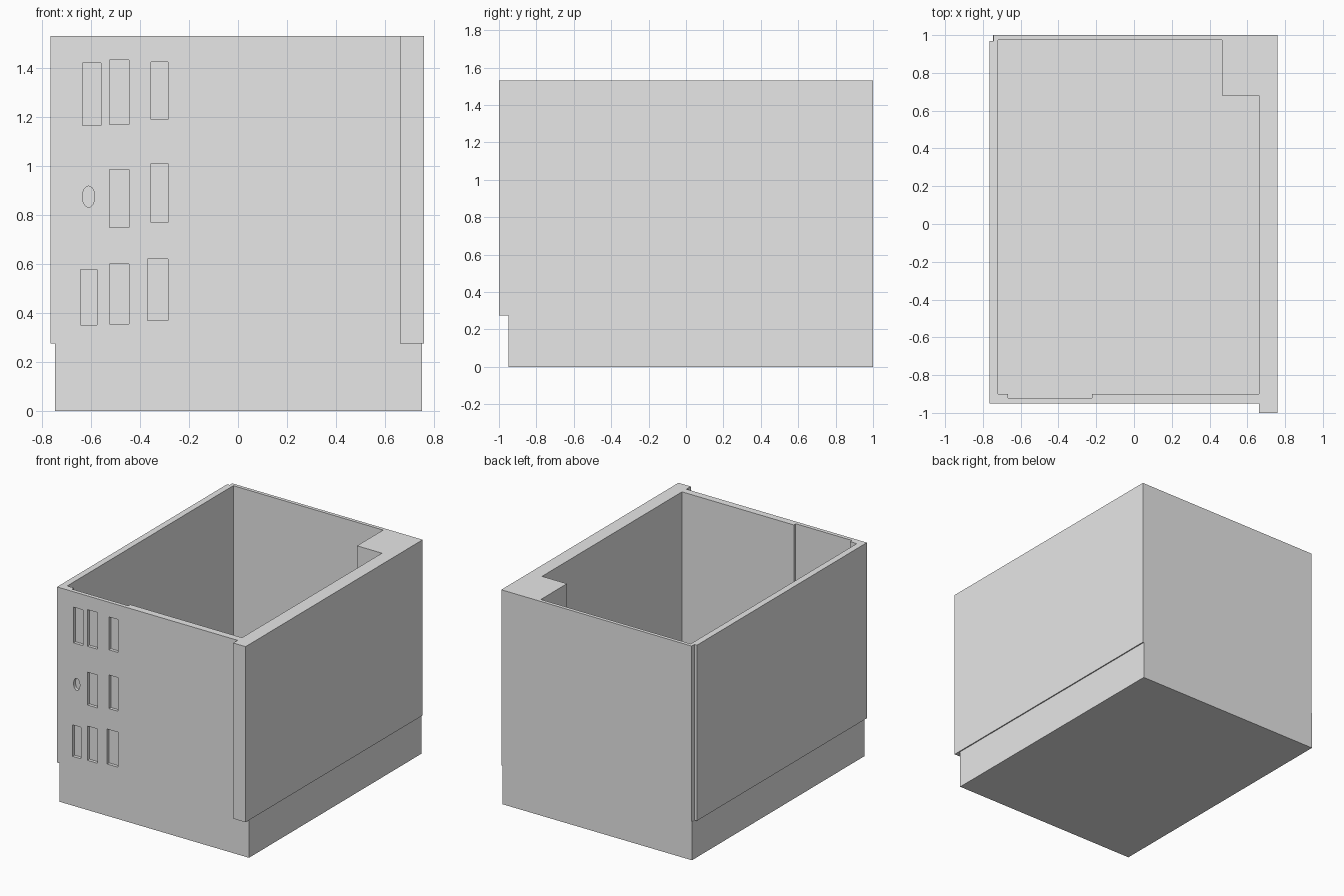
import bpy, bmesh, math

if "Cube" in bpy.data.objects:
    bpy.data.objects.remove(bpy.data.objects["Cube"])

grey = bpy.data.materials.new("plain grey")
grey.diffuse_color = (0.8, 0.8, 0.8, 1)
grey.use_nodes = True
grey.node_tree.nodes["Principled BSDF"].inputs["Base Color"].default_value = grey.diffuse_color


def prism(name, outline, low, high, upright=False):
    """Extrude an outline along z, or an x-z outline along y when upright."""
    bm = bmesh.new()
    place = (lambda u, v, d: (u, d, v)) if upright else (lambda u, v, d: (u, v, d))
    face = bm.faces.new([bm.verts.new(place(u, v, low)) for u, v in outline])
    top = bmesh.ops.extrude_face_region(bm, geom=[face])
    move = place(0, 0, high - low)
    bmesh.ops.translate(bm, vec=move,
                        verts=[g for g in top["geom"] if isinstance(g, bmesh.types.BMVert)])
    bmesh.ops.recalc_face_normals(bm, faces=bm.faces)
    mesh = bpy.data.meshes.new(name)
    bm.to_mesh(mesh)
    bm.free()
    mesh.materials.append(grey)
    obj = bpy.data.objects.new(name, mesh)
    bpy.context.collection.objects.link(obj)
    return obj


def rect(x0, x1, y0, y1):
    return [(x0, y0), (x1, y0), (x1, y1), (x0, y1)]


def cut(target, cutter):
    mod = target.modifiers.new("cut " + cutter.name, "BOOLEAN")
    mod.operation = "DIFFERENCE"
    mod.solver = "EXACT"
    mod.object = cutter
    cutter.hide_render = True
    cutter.hide_set(True)


FLOOR, TOP = 0.275, 1.53

# Solid plinth, slightly narrower than the walls
prism("base", rect(-0.747, 0.752, -0.95, 1.0), 0, FLOOR)

# Walls with a projecting right side and a stepped rear left corner
walls = prism("walls", [(-0.765, -0.95), (0.662, -0.95), (0.662, -1), (0.76, -1),
                        (0.76, 1), (-0.745, 1), (-0.745, 0.97), (-0.765, 0.97)],
              FLOOR, TOP)

# Open interior with a corner pillar and a thinned stretch of front wall
cut(walls, prism("interior", [(-0.72, -0.9), (-0.668, -0.9), (-0.668, -0.922),
                              (-0.222, -0.922), (-0.222, -0.9), (0.662, -0.9),
                              (0.662, 0.68), (0.465, 0.68), (0.465, 0.975),
                              (-0.72, 0.975)], FLOOR - 0.1, TOP + 0.1))

# Shallow window recesses in the front wall
windows = [(-0.635, -0.56, 1.165, 1.42), (-0.525, -0.445, 1.17, 1.432),
           (-0.355, -0.285, 1.19, 1.425), (-0.525, -0.445, 0.75, 0.985),
           (-0.355, -0.285, 0.77, 1.01), (-0.642, -0.575, 0.352, 0.577),
           (-0.525, -0.445, 0.355, 0.6), (-0.37, -0.285, 0.37, 0.62)]
for i, w in enumerate(windows):
    cut(walls, prism(f"window_recess_{i + 1}", rect(*w), -1.0, -0.928, True))

# Oval recess
oval = [(-0.61 + 0.025 * math.cos(a * math.tau / 32),
         0.875 + 0.043 * math.sin(a * math.tau / 32)) for a in range(32)]
cut(walls, prism("oval_recess", oval, -1.0, -0.928, True))
